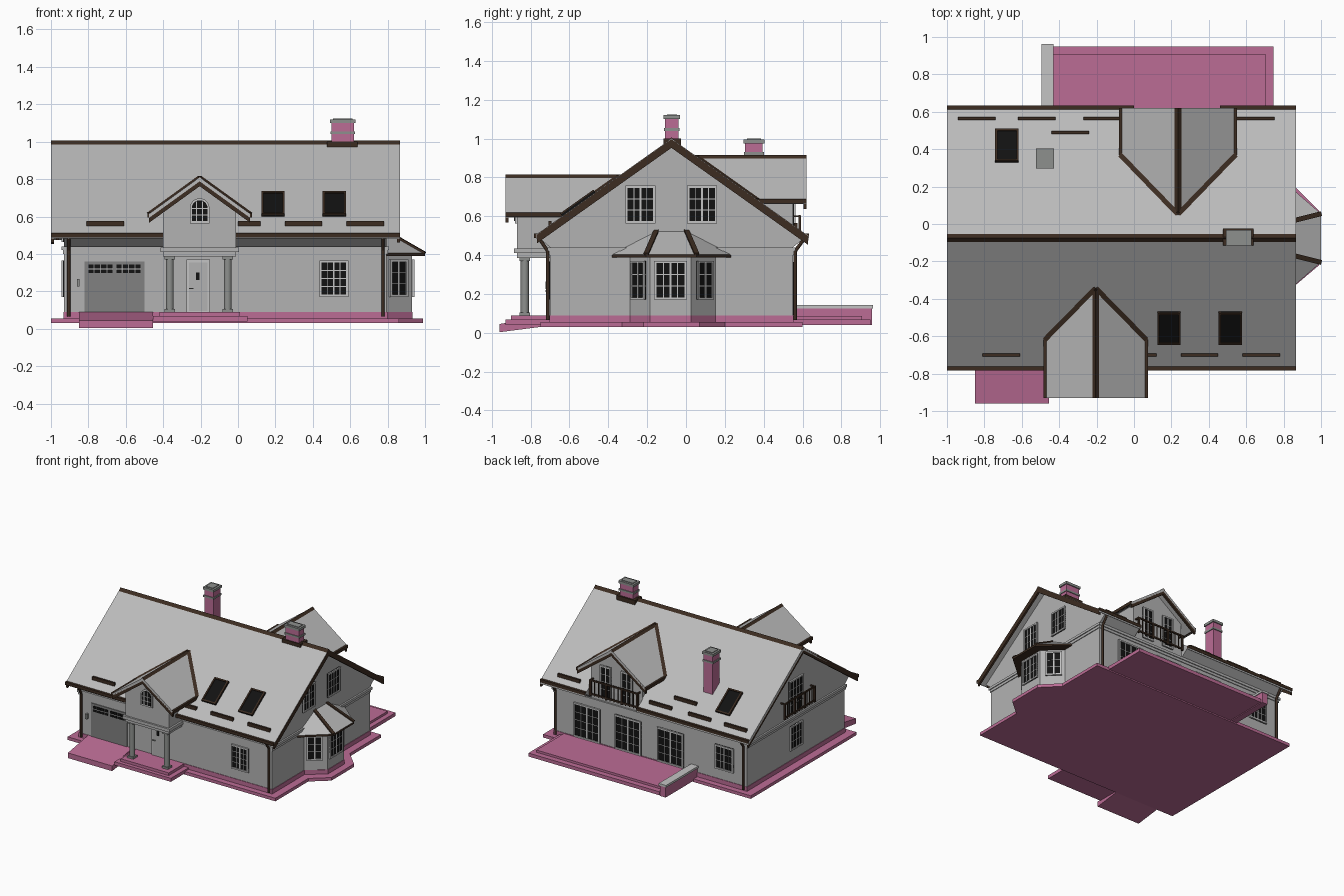
import bpy, bmesh, math
from mathutils import Vector, Matrix

cube = bpy.data.objects.get("Cube")
if cube:
    bpy.data.objects.remove(cube)


def material(name, r, g, b):
    m = bpy.data.materials.new(name)
    m.use_nodes = True
    m.diffuse_color = (r, g, b, 1)
    m.node_tree.nodes["Principled BSDF"].inputs["Base Color"].default_value = (r, g, b, 1)
    return m


WALL = material("wall grey", .45, .45, .45)
ROOF = material("roof grey", .5, .5, .5)
PINK = material("pink stone", .5, .15, .3)
BROWN = material("dark brown", .045, .025, .015)
GLASS = material("black glass", .006, .006, .006)
TRIM = material("pale trim", .55, .55, .55)
STONE = material("mid grey", .27, .28, .27)
GARAGE = material("garage grey", .22, .22, .22)


def finish(bm, name, mats):
    bmesh.ops.recalc_face_normals(bm, faces=bm.faces)
    me = bpy.data.meshes.new(name)
    bm.to_mesh(me)
    bm.free()
    for m in mats:
        me.materials.append(m)
    ob = bpy.data.objects.new(name, me)
    bpy.context.scene.collection.objects.link(ob)
    return ob


def parts(name, items, mat=Matrix()):
    """Boxes given as (centre, size, material), joined in one object."""
    bm, mats = bmesh.new(), []
    for c, s, m in items:
        if m not in mats:
            mats.append(m)
        n = len(bm.faces)
        bmesh.ops.create_cube(bm, size=1, matrix=mat @ Matrix.Translation(c) @ Matrix.Diagonal((*s, 1)))
        bm.faces.ensure_lookup_table()
        for f in bm.faces[n:]:
            f.material_index = mats.index(m)
    return finish(bm, name, mats)


def box(name, x0, x1, y0, y1, z0, z1, m):
    return parts(name, [(((x0 + x1) / 2, (y0 + y1) / 2, (z0 + z1) / 2), (x1 - x0, y1 - y0, z1 - z0), m)])


def prism(name, pts, axis, a0, a1, m):
    """Extrude a flat profile along an axis."""
    place = {"X": lambda p, a: (a, *p), "Y": lambda p, a: (p[0], a, p[1]), "Z": lambda p, a: (*p, a)}[axis]
    bm = bmesh.new()
    ends = [[bm.verts.new(place(p, a)) for p in pts] for a in (a0, a1)]
    for e in ends:
        bm.faces.new(e)
    for i in range(len(pts)):
        j = (i + 1) % len(pts)
        bm.faces.new((ends[0][i], ends[0][j], ends[1][j], ends[1][i]))
    return finish(bm, name, [m])


def slab(name, axis, a0, a1, p, q, t, m, drop=0):
    """Sloping sheet from p down to q with vertical thickness t."""
    return prism(name, [(p[0], p[1] - drop), (q[0], q[1] - drop), (q[0], q[1] - drop - t), (p[0], p[1] - drop - t)],
                 axis, a0, a1, m)


def beam(name, p, q, w, h, m):
    d = Vector(q) - Vector(p)
    mat = Matrix.Translation((Vector(p) + Vector(q)) / 2) @ d.to_track_quat("Y", "Z").to_matrix().to_4x4()
    return parts(name, [((0, 0, 0), (w, d.length, h), m)], mat)


def rod(name, p, q, r, m, sides=10):
    d = Vector(q) - Vector(p)
    mat = Matrix.Translation((Vector(p) + Vector(q)) / 2) @ d.to_track_quat("Z", "Y").to_matrix().to_4x4()
    bm = bmesh.new()
    bmesh.ops.create_cone(bm, cap_ends=True, segments=sides, radius1=r, radius2=r, depth=d.length, matrix=mat)
    ob = finish(bm, name, [m])
    for f in ob.data.polygons:
        f.use_smooth = len(f.vertices) == 4
    return ob


def window(name, c, yaw, w, h, cols, rows, frame=TRIM, tilt=0, bar=.004):
    """Framed pane with glazing bars; faces -y before turning."""
    b = .012
    it = [((0, 0, 0), (w, .012, h), GLASS)]
    for s in (-1, 1):
        it.append(((s * (w - b) / 2, 0, 0), (b, .026, h), frame))
        it.append(((0, 0, s * (h - b) / 2), (w, .026, b), frame))
    for i in range(1, cols):
        wide = bar * 2.5 if 2 * i == cols else bar
        it.append((((i / cols - .5) * (w - 2 * b), 0, 0), (wide, .017, h), frame))
    for i in range(1, rows):
        it.append(((0, 0, (i / rows - .5) * (h - 2 * b)), (w, .016, bar), frame))
    return parts(name, it, Matrix.Translation(c) @ Matrix.Rotation(math.radians(yaw), 4, "Z")
                 @ Matrix.Rotation(tilt, 4, "X"))


X0, X1, Y0, Y1, MID = -.93, .795, -.70, .55, -.075
SLOPE = .71
PITCH = math.atan(SLOPE)


def zr(y):
    return 1 - SLOPE * abs(y - MID)


# Ground slab, plinth and walls
prism("ground_slab", [(-1, -.75), (.86, -.75), (.86, -.33), (.99, -.22), (.99, .07), (.86, .2), (.86, .6), (-1, .6)],
      "Z", .03, .055, PINK)
box("plinth", X0 - .004, X1 + .004, Y0 - .004, Y1 + .004, .05, .09, PINK)
prism("house_walls", [(Y0, .09), (Y1, .09), (Y1, zr(Y1) - .02), (MID, .98), (Y0, zr(Y0) - .02)], "X", X0, X1, WALL)
for z, d in ((.4, .006), (.42, .013)):
    box("wall_cornice", X0 - d, X1 + d, Y0 - d, Y1 + d, z, z + .02, WALL)

# Main roof with eaves, coves and gutters
slab("roof_front", "X", -1, .865, (MID, 1), (-.77, zr(-.77)), .025, ROOF)
slab("roof_back", "X", -1, .865, (MID, 1), (Y1, zr(Y1)), .025, ROOF)
for a, b in ((-1, 0), (.46, .865)):
    slab("back_eave", "X", a, b, (Y1, zr(Y1)), (.63, zr(.63)), .025, ROOF)
for s, runs, wall, edge in ((-1, ((-1, -.4), (-.01, .865)), Y0, -.77), (1, ((-1, 0), (.46, .865)), Y1, .625)):
    for a, b in runs:
        prism("eave_cove", [(wall, .44), (edge - s * .012, .49), (edge - s * .012, zr(edge) - .01), (wall, zr(wall) - .01)],
              "X", max(a, X0), min(b, X1), WALL)
        box("gutter", a, b, edge - .012, edge + .008, .488, .512, BROWN)
for a in (-1.0, .85):
    slab("barge_front", "X", a, a + .016, (MID, 1), (-.768, zr(-.768)), .045, BROWN, .003)
    slab("barge_back", "X", a, a + .016, (MID, 1), (.628, zr(.628)), .045, BROWN, .003)
prism("ridge_cap", [(MID - .022, .985), (MID, 1.006), (MID + .022, .985)], "X", -1, .865, BROWN)

# Downpipes
for x in (-.905, .775):
    for wall, edge in ((Y0 - .012, -.765), (Y1 + .012, .62)):
        rod("downpipe_neck", (x, edge, .5), (x, wall, .42), .009, BROWN)
        rod("downpipe", (x, wall, .43), (x, wall, .065), .009, BROWN)

# Snow guards
for y, starts in ((-.7, (-.81, 0, .25, .58)), (.565, (-.94, -.62, -.27, .55)), (.49, (-.44,))):
    for x in starts:
        box("snow_guard", x, x + (.12 if x == 0 else .2), y - .008, y + .008, zr(y) - .01, zr(y) + .02, BROWN)

# Skylights
for x, y in ((.187, -.555), (.515, -.555), (-.68, .417)):
    tilt = (PITCH if y < 0 else -PITCH) - math.pi / 2
    window("skylight", (x, y, zr(y) + .006), 0, .125, .21, 1, 1, BROWN, tilt)


def dormer(name, cx, apex, half, eave, face, tip, back, body, base):
    """Gabled projection; tip is the outer roof edge, back lies inside the house."""
    k = (apex - eave) / half
    s = 1 if tip > 0 else -1
    wz = apex - k * body - .02
    prism(name + "_walls", [(cx - body, base), (cx + body, base), (cx + body, wz), (cx, apex - .02), (cx - body, wz)],
          "Y", face, face - s * .45, WALL)
    for d in (-1, 1):
        end = (cx + d * half, eave)
        slab(name + "_roof", "Y", tip, back, (cx, apex), end, .022, ROOF)
        slab(name + "_barge", "Y", tip, tip - s * .016, (cx, apex), end, .045, BROWN, .003)
        ym = MID + s * (1 - eave) / SLOPE
        yb = MID + s * (1 - apex) / SLOPE
        box(name + "_gutter", end[0] - .009, end[0] + .009, min(tip, ym), max(tip, ym), eave - .02, eave + .005, BROWN)
        beam(name + "_valley", (end[0], ym, eave), (cx, yb, apex), .028, .012, BROWN)
    prism(name + "_ridge", [(cx - .018, apex - .012), (cx, apex + .006), (cx + .018, apex - .012)], "Y", tip, yb, BROWN)


dormer("entry_gable", -.205, .81, .27, .615, -.87, -.93, -.3, .195, .43)
dormer("balcony_gable", .235, .91, .307, .685, Y1, .62, .03, .23, .44)

# Entry porch, columns, steps and ramp
box("porch_cornice", -.415, .005, -.885, Y0, .41, .435, WALL)
box("porch_beam", -.4, -.01, -.87, Y0, .385, .41, WALL)
for x in (-.365, -.055):
    rod("porch_column", (x, -.83, .1), (x, -.83, .375), .021, STONE, 20)
    for z in (.09, .37):
        box("column_block", x - .027, x + .027, -.857, -.803, z, z + .015, STONE)
box("porch_lower_step", -.455, .05, -.93, Y0, .04, .068, PINK)
box("porch_upper_step", -.42, .01, -.9, Y0, .065, .09, PINK)
prism("garage_ramp", [(-.96, .003), (-.96, .045), (Y0, .09), (-.75, .03)], "X", -.85, -.455, PINK)
parts("front_door", [((-.212, Y0, .23), (.125, .024, .28), TRIM), ((-.212, Y0, .225), (.1, .032, .26), WALL),
                     ((-.215, Y0, .28), (.018, .04, .04), GLASS), ((-.25, Y0, .215), (.025, .05, .006), STONE)])
arch = [(-.205 + .042 * math.cos(a), .645 + .042 * math.sin(a)) for a in (math.pi * i / 12 for i in range(13))]
arch_out = [(-.205 + (x + .205) * 1.25, .645 + (z - .645) * 1.25) for x, z in arch]
prism("arch_frame", arch_out + [(-.2575, .562), (-.1525, .562)], "Y", -.88, -.86, TRIM)
prism("arch_glass", arch + [(-.247, .575), (-.163, .575)], "Y", -.884, -.86, GLASS)
parts("arch_bars", [((-.205 + d, -.88, .628), (.005, .012, .105), TRIM) for d in (-.016, .016)]
      + [((-.205, -.88, z), (.084, .012, .005), TRIM) for z in (.608, .642)])

# Garage door with a row of small panes
door = [((-.66, Y0, .225), (.32, .012, .27), GARAGE)]
for side in (-.735, -.585):
    for i in range(4):
        door.append(((side + (i - 1.5) * .034, Y0, .32), (.028, .022, .045), GLASS))
    door.append(((side, Y0, .32), (.135, .025, .004), TRIM))
parts("garage_door", door)
parts("wall_lamp", [((-.855, Y0 - .01, .245), (.014, .025, .04), STONE)])

# Windows and glazed doors
window("front_window", (.512, Y0, .268), 0, .155, .195, 4, 4)
for y in (-.235, .083):
    window("right_gable_window", (X1, y, .66), 90, .155, .195, 4, 3)
window("left_window", (X0, MID, .268), -90, .16, .195, 4, 3)
window("left_balcony_door", (X0, MID, .6), -90, .18, .27, 4, 4)
for x in (.497, .13, -.25):
    window("terrace_door", (x, Y1, .228), 180, .235, .275, 4, 4)
window("back_window", (-.732, Y1, .268), 180, .165, .195, 4, 3)
for x in (.33, .14):
    window("dormer_door", (x, Y1, .6), 180, .1, .26, 2, 4)


def railing(c, yaw, w):
    it = [((0, -.035, z), (w, .01, .012), BROWN) for z in (-.05, .06)]
    n = 12
    for i in range(n + 1):
        post = .014 if i % 4 == 0 else .005
        it.append((((i / n - .5) * w, -.035, 0), (post, post, .13), BROWN))
    for s in (-1, 1):
        it.append(((s * w / 2, -.017, .06), (.01, .036, .01), BROWN))
    parts("balcony_railing", it, Matrix.Translation(c) @ Matrix.Rotation(math.radians(yaw), 4, "Z"))


railing((.235, Y1, .54), 180, .42)
railing((X0, MID, .54), -90, .38)

# Bay on the right side
plan = [(.78, -.30), (.93, -.185), (.93, .025), (.78, .165)]
prism("bay_plinth", [(x + .004, y) for x, y in plan], "Z", .05, .09, PINK)
prism("bay_walls", plan, "Z", .09, .4, WALL)
window("bay_window", (.93, -.08, .27), 90, .17, .2, 4, 3)
for (ax, ay), (bx, by) in ((plan[0], plan[1]), (plan[2], plan[3])):
    turn = math.degrees(math.atan2(by - ay, bx - ax))
    window("bay_side_window", ((ax + bx) / 2, (ay + by) / 2, .27), turn, .12, .2, 2, 3)
rim = [(.78, -.395), (1, -.205), (1, .055), (.78, .245)]
top = [(.78, -.15), (.78, 0)]
prism("bay_eave", rim, "Z", .388, .404, BROWN)
bm = bmesh.new()
for pts, z in ((rim, .404), (top, .53)):
    for p in pts:
        bm.verts.new((*p, z))
bmesh.ops.convex_hull(bm, input=bm.verts)
finish(bm, "bay_roof", [ROOF])
for p, q in ((rim[1], top[0]), (rim[2], top[1])):
    beam("bay_hip", (*p, .405), (*q, .531), .026, .012, BROWN)

# Back terrace and its side wall
box("terrace_lower", -.43, .745, .5, .95, .04, .068, PINK)
box("terrace_upper", -.43, .705, .5, .905, .065, .086, PINK)
box("terrace_wall", -.488, -.437, Y1, .957, .04, .127, PINK)
box("terrace_wall_cap", -.495, -.43, Y1, .963, .125, .142, TRIM)


def chimney(cx, cy, w, d, z0, z1):
    for name, a, b, g, m in (("shaft", z0, z1 - .02, 0, PINK), ("band", z1 - .085, z1 - .07, .006, STONE),
                             ("cap", z1 - .025, z1 - .005, .008, STONE), ("cap_top", z1 - .006, z1, -.008, STONE)):
        box("chimney_" + name, cx - w / 2 - g, cx + w / 2 + g, cy - d / 2 - g, cy + d / 2 + g, a, b, m)


chimney(.56, -.073, .12, .068, .95, 1.125)
box("chimney_flashing", .475, .64, -.115, -.025, .965, 1.0, BROWN)
chimney(-.475, .35, .08, .09, .65, 1.0)
